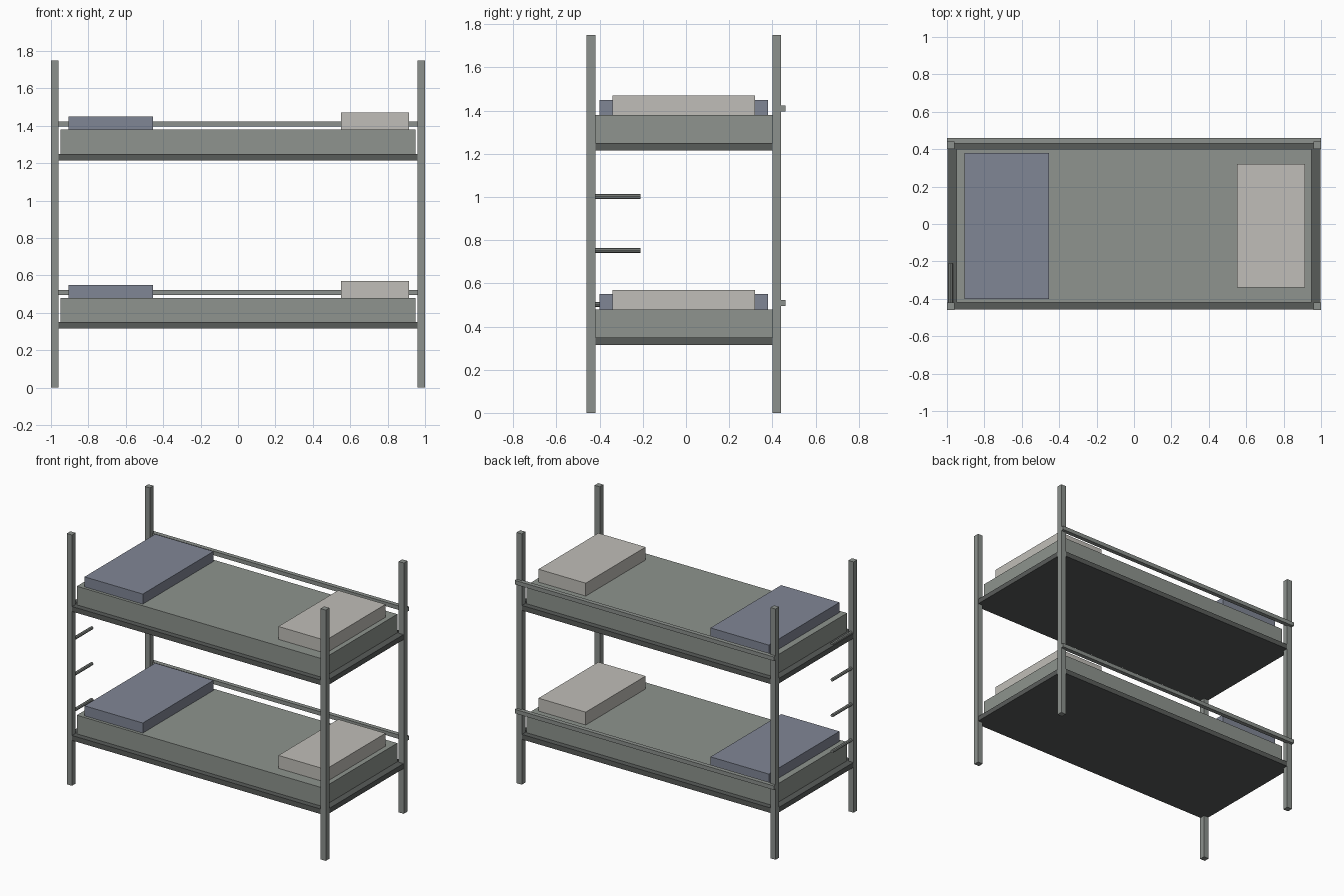
import bpy, bmesh, math
from mathutils import Matrix

if "Cube" in bpy.data.objects:
    bpy.data.objects.remove(bpy.data.objects["Cube"])


def material(name, rgb):
    # 8-bit sRGB to linear
    lin = [((c / 255 + 0.055) / 1.055) ** 2.4 for c in rgb]
    m = bpy.data.materials.new(name)
    m.diffuse_color = (*lin, 1)
    m.use_nodes = True
    m.node_tree.nodes["Principled BSDF"].inputs["Base Color"].default_value = m.diffuse_color
    return m


METAL = material("grey metal", (140, 145, 141))
DARK = material("dark grey", (89, 92, 90))
SHEET = material("grey green fabric", (142, 148, 142))
BLUE = material("dull blue", (128, 134, 149))
CREAM = material("off white", (192, 190, 184))


def finish(name, bm, mat):
    me = bpy.data.meshes.new(name)
    bm.to_mesh(me)
    bm.free()
    me.materials.append(mat)
    ob = bpy.data.objects.new(name, me)
    bpy.context.collection.objects.link(ob)
    return ob


def box(name, x, y, z, mat):
    bm = bmesh.new()
    bmesh.ops.create_cube(bm, size=1)
    for v in bm.verts:
        for i, (a, b) in enumerate((x, y, z)):
            v.co[i] = a if v.co[i] < 0 else b
    return finish(name, bm, mat)


# corner posts
for x0 in (-1.0, 0.96):
    for y0 in (-0.46, 0.40):
        box("post", (x0, x0 + 0.04), (y0, y0 + 0.04), (0, 1.75), METAL)

# two identical bunks
for level, z in (("lower", 0.35), ("upper", 1.25)):
    box(level + "_bed_base", (-0.998, 0.998), (-0.458, 0.438), (z - 0.035, z), DARK)
    box(level + "_mattress", (-0.95, 0.95), (-0.42, 0.40), (z, z + 0.13), SHEET)
    box(level + "_blanket", (-0.905, -0.455), (-0.40, 0.38), (z + 0.13, z + 0.20), BLUE)
    box(level + "_pillow", (0.55, 0.915), (-0.34, 0.32), (z + 0.13, z + 0.22), CREAM)
    box(level + "_back_rail", (-1.0, 1.0), (0.43, 0.46), (z + 0.145, z + 0.173), METAL)

# ladder rungs on the front left post
for z in (0.5, 0.75, 1.0, 1.25):
    bm = bmesh.new()
    bmesh.ops.create_cone(bm, cap_ends=True, segments=8, radius1=0.011,
                          radius2=0.011, depth=0.23)
    bmesh.ops.transform(bm, verts=bm.verts,
                        matrix=Matrix.Translation((-0.98, -0.325, z + 0.002))
                        @ Matrix.Rotation(math.pi / 2, 4, 'X'))
    finish("ladder_rung", bm, METAL)
